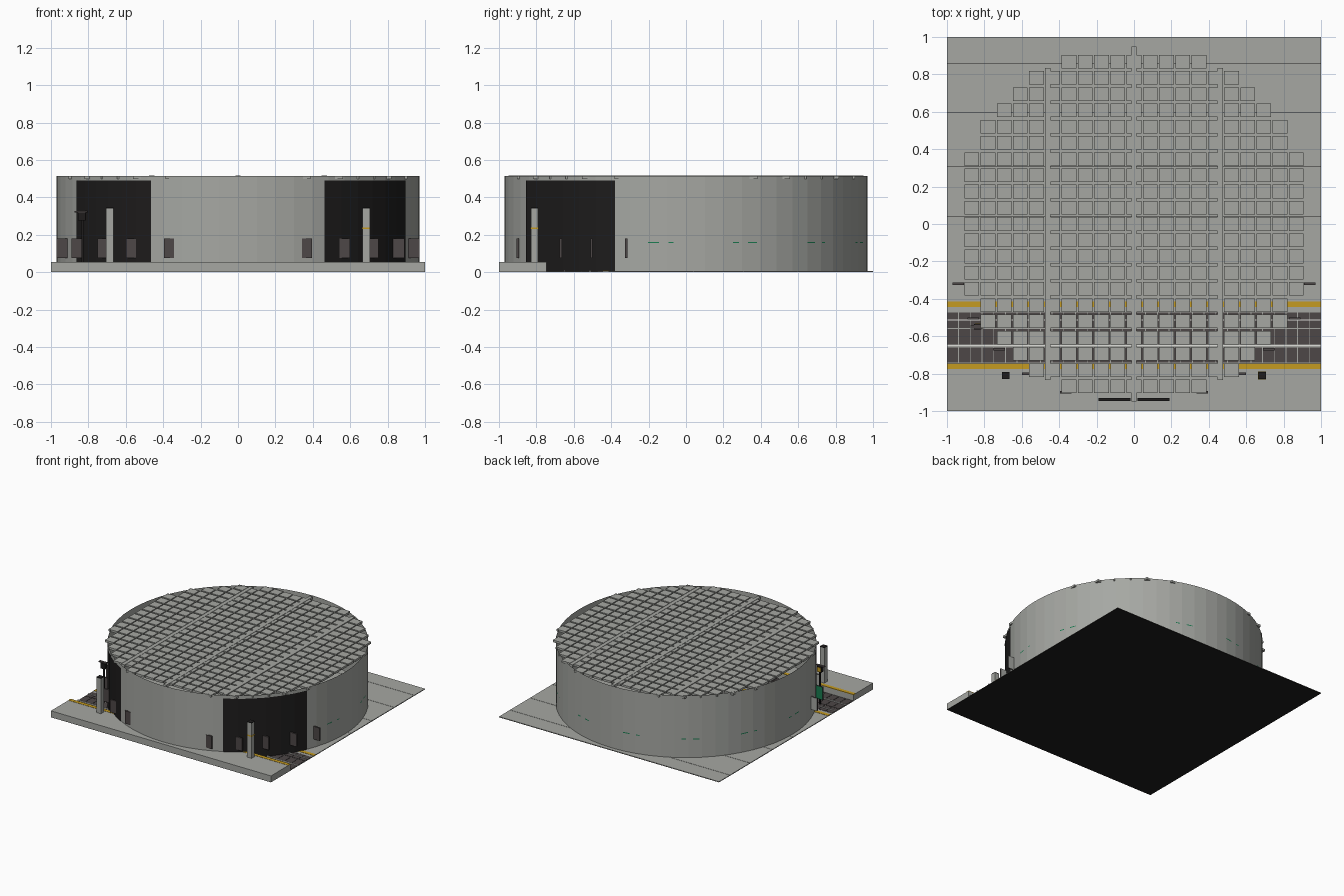
import bpy, bmesh
from math import radians, cos, sin

cube = bpy.data.objects.get("Cube")
if cube:
    bpy.data.objects.remove(cube, do_unlink=True)


def material(name, r, g, b):
    m = bpy.data.materials.new(name)
    m.use_nodes = True
    m.diffuse_color = (r, g, b, 1)
    bsdf = next(n for n in m.node_tree.nodes if n.type == 'BSDF_PRINCIPLED')
    bsdf.inputs["Base Color"].default_value = (r, g, b, 1)
    bsdf.inputs["Roughness"].default_value = 0.8
    return m


GREY = material("concrete grey", 0.38, 0.39, 0.365)
BLACK = material("tunnel black", 0.013, 0.012, 0.012)
BROWN = material("dark brown", 0.075, 0.063, 0.063)
YELLOW = material("safety yellow", 0.56, 0.33, 0.015)
GREEN = material("sign green", 0.01, 0.2, 0.08)
WHITE = material("rail white", 0.75, 0.75, 0.72)


def finish(bm, name, mats):
    me = bpy.data.meshes.new(name)
    bm.to_mesh(me)
    bm.free()
    for m in mats:
        me.materials.append(m)
    ob = bpy.data.objects.new(name, me)
    bpy.context.collection.objects.link(ob)
    return ob


def add_box(bm, x0, x1, y0, y1, z0, z1):
    res = bmesh.ops.create_cube(bm, size=1)
    for v in res["verts"]:
        v.co = ((x0 + x1) / 2 + v.co.x * (x1 - x0),
                (y0 + y1) / 2 + v.co.y * (y1 - y0),
                (z0 + z1) / 2 + v.co.z * (z1 - z0))


def boxes(name, mat, *dims):
    bm = bmesh.new()
    for d in dims:
        add_box(bm, *d)
    return finish(bm, name, [mat])


def arc_sheet(name, mat, r, a0, a1, z0, z1, step=6):
    """Curved upright sheet between two angles in degrees."""
    bm = bmesh.new()
    n = max(1, round((a1 - a0) / step))
    rows = []
    for i in range(n + 1):
        a = radians(a0 + (a1 - a0) * i / n)
        rows.append([bm.verts.new((r * cos(a), r * sin(a), z)) for z in (z0, z1)])
    for p, q in zip(rows, rows[1:]):
        bm.faces.new((p[0], q[0], q[1], p[1]))
    bmesh.ops.remove_doubles(bm, verts=bm.verts, dist=1e-5)
    return finish(bm, name, [mat])


# Ground: dark underside, grey floor strips with fine seams, raised front platform
boxes("underside", BLACK, (-1, 1, -1, 1, 0, 0.002))
seams = [-0.47, 0.04, 0.31, 0.6, 0.86, 1]
boxes("floor", GREY, *[(-1, 1, a, b - 0.003 * (b < 1), 0.002, 0.006)
                       for a, b in zip(seams, seams[1:])])
boxes("front_platform", GREY, (-1, 1, -1, -0.745, 0.002, 0.053))
boxes("edge_stripes", YELLOW,
      (-1, 1, -0.775, -0.745, 0.05, 0.055), (-1, 1, -0.445, -0.415, 0.004, 0.008))

# Track bed with rows of dark slabs and two rails
boxes("track_bed", GREY, (-1, 1, -0.745, -0.47, 0.002, 0.004))
bm = bmesh.new()
for y0, y1 in ((-0.74, -0.66), (-0.643, -0.562), (-0.555, -0.517), (-0.51, -0.472)):
    for i in range(32):
        x = -1 + i / 16
        add_box(bm, x + 0.002, x + 0.06, y0, y1, 0.003, 0.007)
finish(bm, "track_slabs", [BROWN])
boxes("rails", WHITE, *[(-1, 1, y - 0.003, y + 0.003, 0.003, 0.012) for y in (-0.65, -0.514)])

# Round wall and tunnel portals
R = 0.97
arc_sheet("round_wall", GREY, R, 0, 360, 0.002, 0.515)
arc_sheet("left_portal", BLACK, R + 0.003, -61.7, -23, 0.004, 0.49)
arc_sheet("right_portal", BLACK, R + 0.003, -152.5, -118.5, 0.004, 0.49)
for a in range(-8, 190, 27):
    arc_sheet("green_dash", GREEN, R + 0.001, a - 4, a + 4, 0.155, 0.162)

# Roof: square tiles filling a circle
P = 0.0868
bm = bmesh.new()
for i in range(-10, 11):
    for j in range(-10, 11):
        if i * i + j * j <= 117:
            x, y = i * P, j * P
            add_box(bm, x - P / 2 + 0.004, x + P / 2 - 0.004,
                    y - P / 2 + 0.007, y + P / 2 - 0.007, 0.497, 0.514)
finish(bm, "roof_tiles", [GREY])
boxes("roof_beams", GREY, (-0.014, 0.014, -0.95, 0.95, 0.495, 0.516),
      *[(s * 0.461 - 0.015, s * 0.461 + 0.015, -0.835, 0.835, 0.495, 0.516) for s in (-1, 1)])
boxes("hanging_signs", BLACK,
      *[(s * 0.105 - 0.085, s * 0.105 + 0.085, -0.945, -0.93, 0.42, 0.48) for s in (-1, 1)])

# Notice panels around the portals: brown fronts, coloured backs
for side in (-1, 1):
    for x, y in ((0.365, -0.9), (0.57, -0.8), (0.72, -0.67), (0.86, -0.505), (0.94, -0.32)):
        x *= side
        back = GREEN if x == -0.86 else GREY
        panel = boxes("notice_panel", BROWN,
                      (x - 0.03, x + 0.03, y - 0.006, y + 0.006, 0.075, 0.18))
        panel.data.materials.append(back)
        for f in panel.data.polygons:
            f.material_index = int(f.normal.y > 0.5)

# Platform posts with dark caps and a yellow band
for side, label in ((-1, "right"), (1, "left")):
    x, y, h = side * 0.685, -0.81, 0.02
    boxes(label + "_post", GREY, (x - h, x + h, y - h, y + h, 0.053, 0.34))
    boxes(label + "_post_cap", BLACK, (x - h, x + h, y - h, y + h, 0.34, 0.346))
    if side > 0:
        boxes("post_band", YELLOW, (x - h - 0.001, x + h + 0.001,
                                    y - h - 0.001, y + h + 0.001, 0.23, 0.24))

# Track signal beside the right portal
boxes("signal_post", BLACK, (-0.838, -0.826, -0.556, -0.544, 0.004, 0.28))
boxes("signal_box", BLACK, (-0.855, -0.815, -0.565, -0.535, 0.275, 0.32))
boxes("signal_arm", BROWN, (-0.875, -0.805, -0.56, -0.54, 0.32, 0.328))
boxes("signal_back", YELLOW, (-0.85, -0.82, -0.535, -0.531, 0.28, 0.315))
